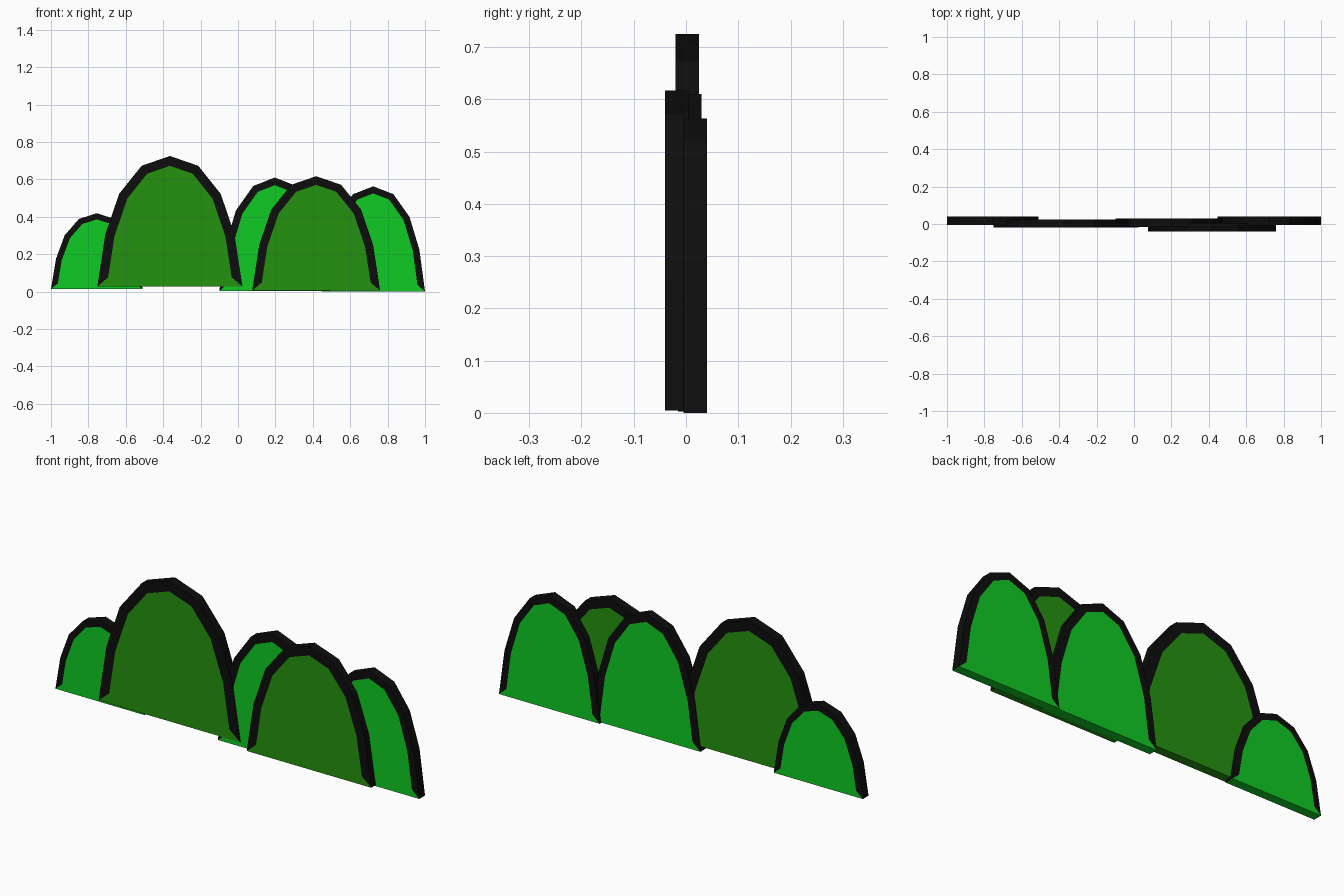
import bpy
import bmesh

default = bpy.data.objects.get("Cube")
if default:
    bpy.data.objects.remove(default, do_unlink=True)


def material(name, colour):
    mat = bpy.data.materials.new(name)
    mat.use_nodes = True
    mat.diffuse_color = (*colour, 1)
    mat.node_tree.nodes["Principled BSDF"].inputs["Base Color"].default_value = (*colour, 1)
    return mat


outline = material("black outline", (0.004, 0.004, 0.004))
dark_green = material("dark green", (0.018, 0.29, 0.005))
light_green = material("light green", (0.005, 0.6, 0.018))

# Right half of the faceted dome, from base corner up to the apex
HALF = [(1, 0), (0.89, 0.4), (0.7, 0.71), (0.39, 0.925), (0, 1)]
PROFILE = HALF + [(-x, z) for x, z in reversed(HALF[:-1])]
THICKNESS = 0.045


def bush(name, x, half_width, base, top, front, leaf):
    bm = bmesh.new()
    # Extrude the dome profile into a flat slab
    verts = [bm.verts.new((x + half_width * px, front, base + (top - base) * pz))
             for px, pz in PROFILE]
    face = bm.faces.new(verts)
    extruded = bmesh.ops.extrude_face_region(bm, geom=[face], use_keep_orig=True)
    moved = [g for g in extruded["geom"] if isinstance(g, bmesh.types.BMVert)]
    bmesh.ops.translate(bm, verts=moved, vec=(0, THICKNESS, 0))
    bmesh.ops.recalc_face_normals(bm, faces=bm.faces)

    # Inset both large faces to make the painted rim
    broad = [f for f in bm.faces if len(f.verts) > 4]
    bmesh.ops.inset_individual(bm, faces=broad, thickness=half_width * 0.128,
                               use_even_offset=True)
    bm.normal_update()

    # Black rim and edge; leaf colour on the panels, base strip and underside
    for f in bm.faces:
        at_base = sum(v.co.z < base + 0.001 for v in f.verts)
        panel = abs(f.normal.y) > 0.9 and (len(f.verts) > 4 or at_base == 2)
        f.material_index = 1 if panel or f.normal.z < -0.9 else 0

    mesh = bpy.data.meshes.new(name)
    bm.to_mesh(mesh)
    bm.free()
    mesh.materials.append(outline)
    mesh.materials.append(leaf)
    obj = bpy.data.objects.new(name, mesh)
    bpy.context.collection.objects.link(obj)


# Two dark bushes in front, three light ones behind
bush("large_front_bush", -0.364, 0.388, 0.027, 0.725, -0.02, dark_green)
bush("medium_front_bush", 0.418, 0.342, 0.005, 0.617, -0.04, dark_green)
bush("small_back_bush", -0.755, 0.245, 0.013, 0.419, -0.005, light_green)
bush("middle_back_bush", 0.197, 0.297, 0.003, 0.61, -0.015, light_green)
bush("end_back_bush", 0.723, 0.277, 0, 0.563, -0.005, light_green)
